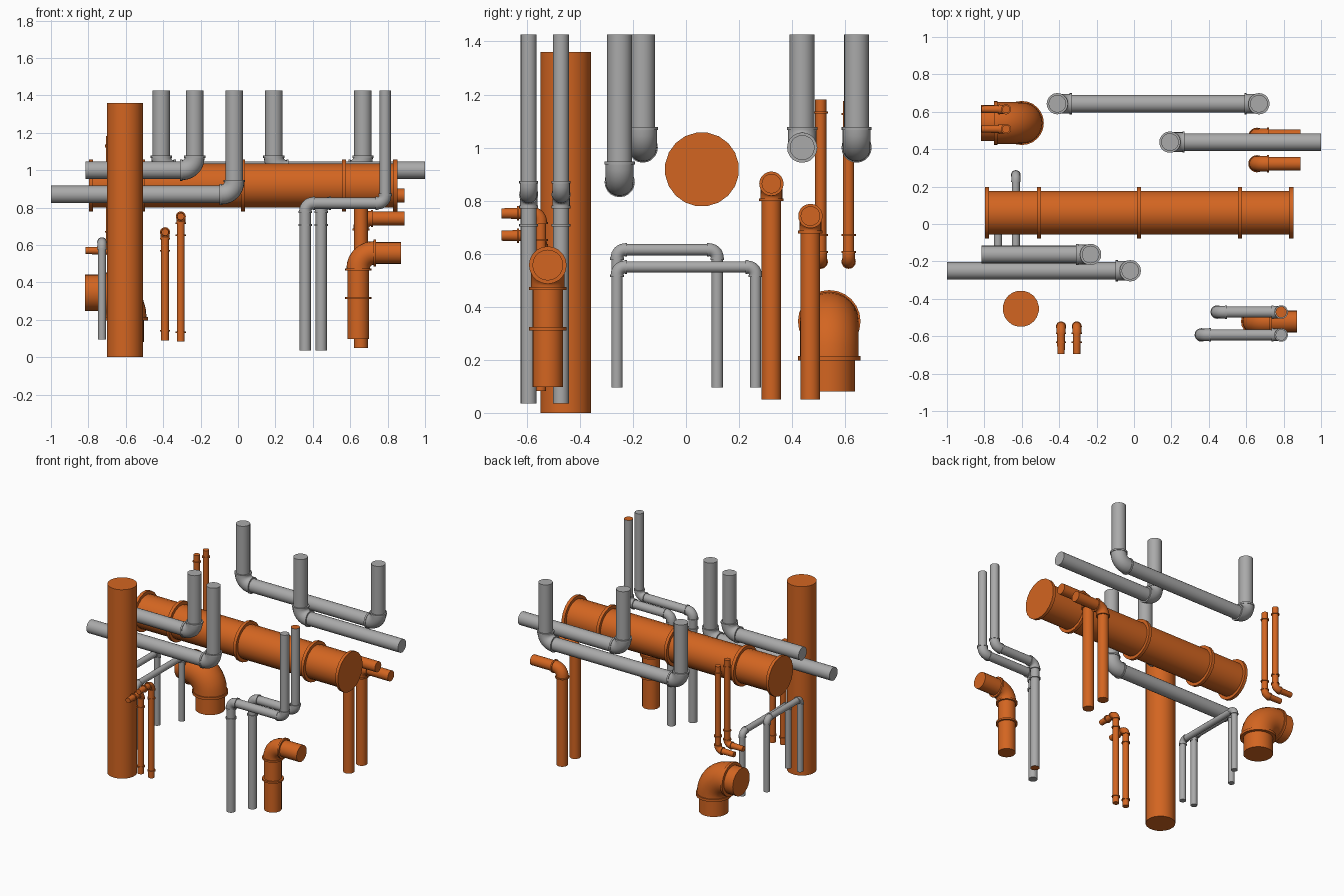
import bpy, bmesh, math
from mathutils import Vector

if "Cube" in bpy.data.objects:
    bpy.data.objects.remove(bpy.data.objects["Cube"])


def material(name, color):
    m = bpy.data.materials.new(name)
    m.diffuse_color = color
    m.use_nodes = True
    m.node_tree.nodes["Principled BSDF"].inputs["Base Color"].default_value = m.diffuse_color
    return m


ORANGE = material("orange_plastic", (0.65, 0.13, 0.015, 1))
GREY = material("grey_plastic", (0.4, 0.4, 0.4, 1))


def pipe(name, pts, r, mat=GREY, bend=0.06, elbow=None, collar=None, width=0.012,
         rings=(), tip=None, cap_mat=None, sides=20):
    """Sweep a planar pipe with right-angle elbows and raised collars.
    rings = (segment index, distance along that segment) for extra collars."""
    pts = [Vector(p) for p in pts]
    elbow = elbow or r
    collar = collar or r * 1.18
    dirs = [(b - a).normalized() for a, b in zip(pts, pts[1:])]
    side = dirs[0].cross(dirs[1]) if len(dirs) > 1 else dirs[0].orthogonal()
    side.normalize()
    stations = [(pts[0], dirs[0], r)]

    def add_collar(p, d, before, after):
        for off, rad in ((0, before), (0, collar), (width, collar), (width, after)):
            stations.append((p + d * off, d, rad))

    for i, d in enumerate(dirs):
        if i:                                   # collar leaving the elbow
            add_collar(pts[i] + d * bend, d, elbow, r)
        for seg, dist in sorted(rings):
            if seg == i:
                add_collar(pts[i] + d * (dist - width / 2), d, r, r)
        if i < len(dirs) - 1:                   # collar, then the curved elbow
            p, e = pts[i + 1], dirs[i + 1]
            add_collar(p - d * (bend + width), d, r, elbow)
            c = p - d * bend + e * bend
            for k in range(1, 8):
                a = k / 8 * math.pi / 2
                s, co = math.sin(a), math.cos(a)
                stations.append((c - e * bend * co + d * bend * s, d * co + e * s, elbow))
    stations.append((pts[-1], dirs[-1], tip or r))

    bm = bmesh.new()
    loops = []
    for p, t, rad in stations:
        n = side.cross(t)
        loops.append([bm.verts.new(p + (side * math.cos(a) + n * math.sin(a)) * rad)
                      for a in (2 * math.pi * k / sides for k in range(sides))])
    for A, B in zip(loops, loops[1:]):
        for k in range(sides):
            j = (k + 1) % sides
            bm.faces.new((A[k], A[j], B[j], B[k]))
    for cap in (loops[0][::-1], loops[-1]):
        bm.faces.new(cap).material_index = 1 if cap_mat else 0
    bmesh.ops.remove_doubles(bm, verts=bm.verts, dist=1e-6)
    bmesh.ops.recalc_face_normals(bm, faces=bm.faces)
    me = bpy.data.meshes.new(name)
    bm.to_mesh(me)
    bm.free()
    me.materials.append(mat)
    if cap_mat:
        me.materials.append(cap_mat)
    ob = bpy.data.objects.new(name, me)
    bpy.context.collection.objects.link(ob)
    bpy.ops.object.select_all(action='DESELECT')
    ob.select_set(True)
    bpy.context.view_layer.objects.active = ob
    bpy.ops.object.shade_smooth_by_angle(angle=math.radians(35))
    return ob


# Large vertical column
pipe("main_column", [(-0.605, -0.453, 0), (-0.605, -0.453, 1.36)], 0.097, ORANGE)

# Large horizontal main with flanges
pipe("main_pipe", [(-0.797, 0.06, 0.918), (0.852, 0.06, 0.918)], 0.118, ORANGE,
     collar=0.14, width=0.022,
     rings=[(0, d) for d in (0.011, 0.289, 0.824, 1.364, 1.638)])

# Medium grey pipes rising to the top
TOP = 1.427
medium = dict(r=0.047, bend=0.066, elbow=0.053, collar=0.057)
pipe("grey_u_pipe", [(-0.41, 0.643, TOP), (-0.41, 0.643, 1.0),
                     (0.668, 0.643, 1.0), (0.668, 0.643, TOP)], **medium)
for name, x, y, z, end in (("grey_riser_back", 0.192, 0.438, 1.0, 1.0),
                           ("grey_riser_middle", -0.232, -0.163, 1.0, -0.815),
                           ("grey_riser_front", -0.02, -0.25, 0.87, -1.0)):
    pipe(name, [(x, y, TOP), (x, y, z), (end, y, z)], **medium)

# Offset grey downpipes, front right (one has orange end caps)
for name, x, y, cap in (("downpipe_outer", 0.36, -0.593, None),
                        ("downpipe_inner", 0.445, -0.471, ORANGE)):
    pipe(name, [(0.787, y, TOP), (0.787, y, 0.823), (x, y, 0.823), (x, y, 0.035)],
         0.03, bend=0.042, elbow=0.033, collar=0.036, width=0.01,
         rings=[(2, 0.116)], cap_mat=cap)

# Thin grey frames, left
for name, x, z, y in (("grey_frame_outer", -0.727, 0.615, 0.118),
                      ("grey_frame_inner", -0.632, 0.55, 0.262)):
    pipe(name, [(x, -0.26, 0.095), (x, -0.26, z), (x, y, z), (x, y, 0.095)],
         0.0215, bend=0.03, elbow=0.024, collar=0.026, width=0.008)

# Orange elbow pipe, front right
pipe("elbow_pipe_front", [(0.643, -0.521, 0.097), (0.643, -0.521, 0.557), (0.872, -0.521, 0.557)],
     0.058, ORANGE, bend=0.082, elbow=0.063, collar=0.071, rings=[(0, 0.22)])

# Two orange pipes, back right
for name, y, z in (("back_pipe_upper", 0.322, 0.864), ("back_pipe_lower", 0.469, 0.742)):
    pipe(name, [(0.657, y, 0.05), (0.657, y, z), (0.89, y, z)],
         0.037, ORANGE, bend=0.055, elbow=0.041, collar=0.046, width=0.01)

# Big orange elbow, back left
pipe("big_elbow", [(-0.6, 0.54, 0.08), (-0.6, 0.54, 0.345), (-0.818, 0.54, 0.345)],
     0.097, ORANGE, bend=0.13, elbow=0.111, collar=0.118, width=0.018, sides=24)

# Thin orange pipes: front pair and back left pair
thin = dict(r=0.021, mat=ORANGE, bend=0.032, elbow=0.024, collar=0.027, width=0.008, tip=0.019)
for name, x, z, bottom in (("thin_front_left", -0.39, 0.668, 0.09),
                           ("thin_front_right", -0.306, 0.752, 0.083)):
    pipe(name, [(x, -0.548, bottom), (x, -0.548, z), (x, -0.695, z)],
         rings=[(0, 0.05), (0, z - bottom - 0.1), (1, 0.085)], **thin)
for name, y, z in (("thin_back_inner", 0.508, 1.182), ("thin_back_outer", 0.613, 1.176)):
    pipe(name, [(-0.684, y, z), (-0.684, y, 0.57), (-0.815, y, 0.57)],
         rings=[(0, 0.05), (0, z - 0.67)], **thin)
